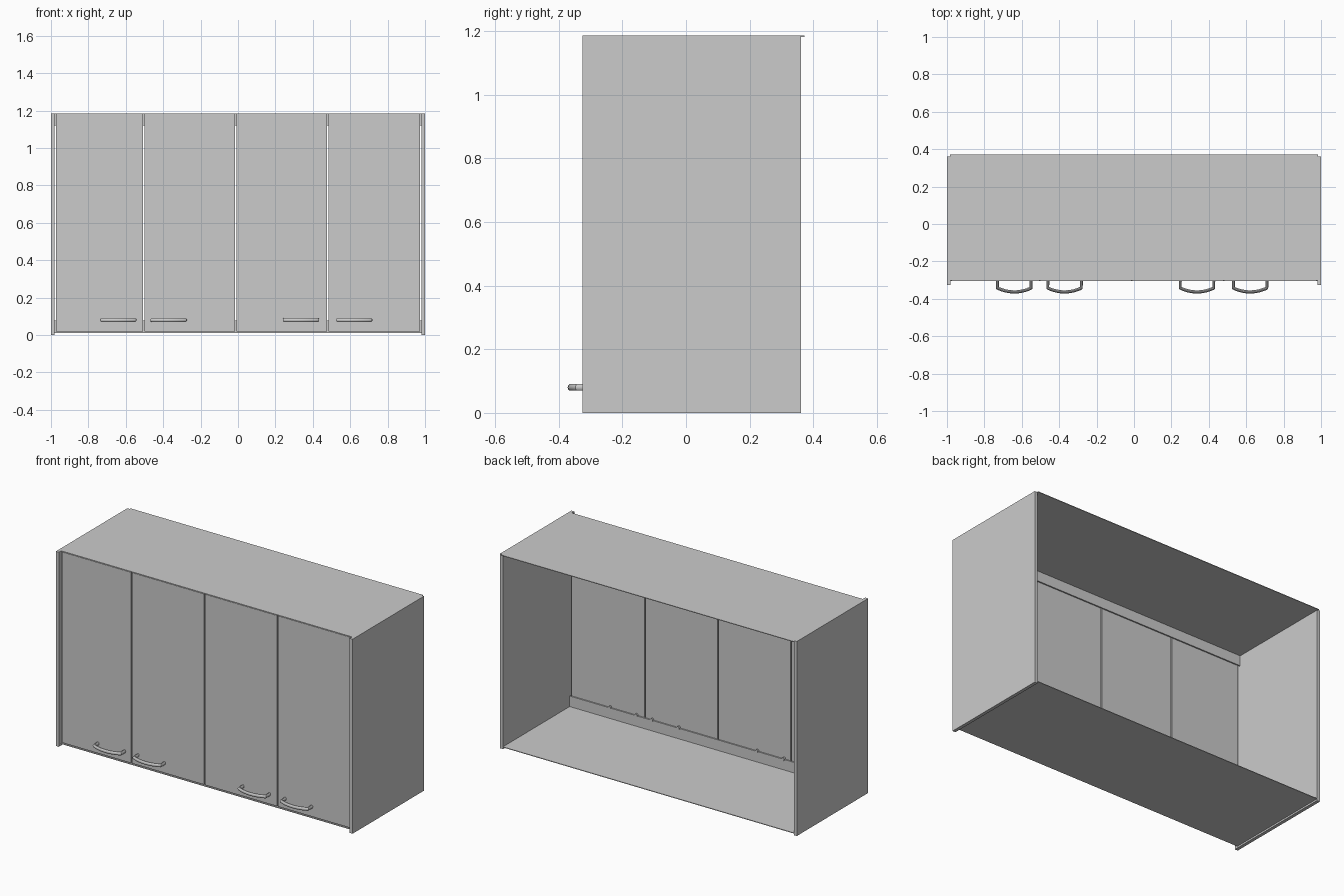
import bpy, math

if "Cube" in bpy.data.objects:
    bpy.data.objects.remove(bpy.data.objects["Cube"])

FRONT, BACK, TOP = -0.305, 0.362, 1.185


def box(name, x, y, z):
    """Box from (min, max) ranges on each axis."""
    verts = [(a, b, c) for a in x for b in y for c in z]
    faces = [(0, 1, 3, 2), (4, 6, 7, 5), (0, 4, 5, 1),
             (2, 3, 7, 6), (0, 2, 6, 4), (1, 5, 7, 3)]
    mesh = bpy.data.meshes.new(name)
    mesh.from_pydata(verts, [], faces)
    ob = bpy.data.objects.new(name, mesh)
    bpy.context.collection.objects.link(ob)
    return ob


def handle_mesh():
    """Bow handle: two posts through the door joined by a shallow arc."""
    r, half, n = 0.0085, 0.0895, 10
    arc = [(half * math.cos(math.pi * i / n), 0) for i in range(n + 1)]
    arc = [(x, -0.3635 + 0.021 * (x / half) ** 2) for x, _ in arc]
    path = [(half, -0.275)] + arc + [(-half, -0.275)]
    curve = bpy.data.curves.new("handle_path", 'CURVE')
    curve.dimensions = '3D'
    curve.bevel_depth = r
    curve.bevel_resolution = 3
    curve.use_fill_caps = True
    spline = curve.splines.new('POLY')
    spline.points.add(len(path) - 1)
    for p, (x, y) in zip(spline.points, path):
        p.co = (x, y, 0, 1)
    tmp = bpy.data.objects.new("handle_path", curve)
    bpy.context.collection.objects.link(tmp)
    deps = bpy.context.evaluated_depsgraph_get()
    mesh = bpy.data.meshes.new_from_object(tmp.evaluated_get(deps))
    bpy.data.objects.remove(tmp)
    for v in mesh.vertices:          # taller than thick
        v.co.z *= 1.25
    return mesh


# side panels, slightly proud of the doors
for side, s in (("left", -1), ("right", 1)):
    box(side + "_side_panel", sorted((s * 1.0, s * 0.98)), (-0.325, BACK), (0, TOP))

# thin top and bottom sheets (the back is open)
box("top_panel", (-0.985, 0.985), (-0.302, 0.372), (TOP - 0.004, TOP))
box("bottom_panel", (-0.98, 0.98), (FRONT, BACK), (0.010, 0.014))

# rails behind the doors
box("top_rail", (-0.98, 0.98), (-0.288, -0.28), (1.12, TOP - 0.004))
box("bottom_rail", (-0.98, 0.98), (-0.288, -0.28), (0.014, 0.078))

# four doors with narrow gaps
seams = [-0.976, -0.505, -0.013, 0.479, 0.976]
gap = 0.004
for i, (a, b) in enumerate(zip(seams, seams[1:])):
    box(f"door_{i + 1}", (a + gap, b - gap), (FRONT, -0.288), (0.02, TOP - 0.004))

# one handle per door
mesh = handle_mesh()
for i, x in enumerate((-0.640, -0.371, 0.337, 0.621)):
    ob = bpy.data.objects.new(f"handle_{i + 1}", mesh)
    ob.location = (x, 0, 0.08)
    bpy.context.collection.objects.link(ob)
    if i == 0:
        bpy.context.view_layer.objects.active = ob
        ob.select_set(True)
        bpy.ops.object.shade_smooth_by_angle(angle=math.radians(40))
        mesh = ob.data
